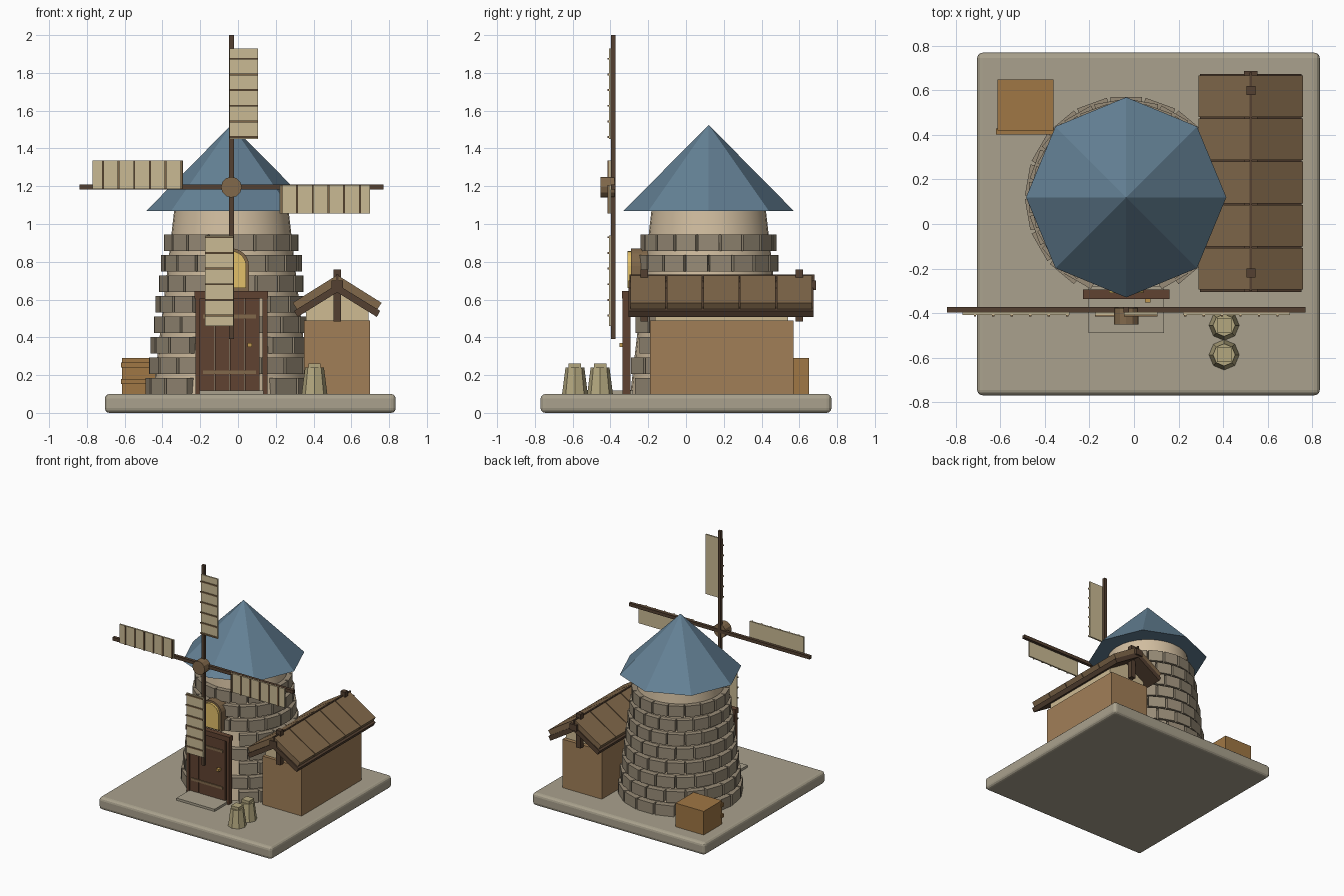
import bpy, bmesh, math
from mathutils import Matrix, Vector

if "Cube" in bpy.data.objects:
    bpy.data.objects.remove(bpy.data.objects["Cube"])

CX, CY = -0.035, 0.12       # tower axis
HUB_Z = 1.195               # sail wheel centre
SX = 0.525                  # shed ridge


def mat(name, r, g, b):
    m = bpy.data.materials.new(name)
    m.diffuse_color = [(c / 255) ** 2.2 for c in (r, g, b)] + [1]
    m.use_nodes = True
    m.node_tree.nodes["Principled BSDF"].inputs["Base Color"].default_value = m.diffuse_color
    return m


BASE = mat("ground", 168, 160, 140)
PLASTER = mat("plaster", 208, 188, 158)
STONE = mat("stone", 150, 138, 118)
SLATE = mat("slate", 100, 128, 148)
DARK = mat("dark_wood", 84, 66, 52)
DOOR = mat("door_wood", 96, 68, 52)
SHINGLE = mat("shingle", 128, 104, 76)
WALL = mat("shed_wall", 160, 126, 88)
GABLE = mat("gable", 205, 185, 145)
CRATE = mat("crate", 158, 118, 70)
SAIL = mat("sail", 200, 184, 146)
SACK = mat("sack", 178, 166, 126)
GLASS = mat("window_glow", 225, 190, 105)
BRASS = mat("brass", 190, 150, 80)


def finish(name, bm, material):
    bmesh.ops.recalc_face_normals(bm, faces=bm.faces)
    me = bpy.data.meshes.new(name)
    bm.to_mesh(me)
    bm.free()
    me.materials.append(material)
    ob = bpy.data.objects.new(name, me)
    bpy.context.collection.objects.link(ob)
    return ob


def add_box(bm, x0, x1, y0, y1, z0, z1, rot=Matrix()):
    m = (rot @ Matrix.Translation(((x0 + x1) / 2, (y0 + y1) / 2, (z0 + z1) / 2))
         @ Matrix.Diagonal((x1 - x0, y1 - y0, z1 - z0, 1)))
    bmesh.ops.create_cube(bm, size=1, matrix=m)


def boxes(name, material, *dims):
    bm = bmesh.new()
    for d in dims:
        add_box(bm, *d)
    return finish(name, bm, material)


def add_prism(bm, pts, y0, y1):
    # extrude an x-z outline along y
    a = bm.faces.new([bm.verts.new((x, y0, z)) for x, z in pts])
    ext = bmesh.ops.extrude_face_region(bm, geom=[a], use_keep_orig=True)
    vs = [v for v in ext["geom"] if isinstance(v, bmesh.types.BMVert)]
    bmesh.ops.translate(bm, verts=vs, vec=(0, y1 - y0, 0))


def prism(name, material, pts, y0, y1):
    bm = bmesh.new()
    add_prism(bm, pts, y0, y1)
    return finish(name, bm, material)


def cone(name, material, n, r1, r2, x, y, z0, z1, rot=Matrix()):
    bm = bmesh.new()
    m = Matrix.Translation((x, y, (z0 + z1) / 2)) @ rot
    bmesh.ops.create_cone(bm, cap_ends=True, segments=n, radius1=r1, radius2=r2,
                          depth=z1 - z0, matrix=m)
    return finish(name, bm, material)


# ground slab
base = boxes("ground_slab", BASE, (-0.705, 0.835, -0.77, 0.77, 0, 0.1))
bev = base.modifiers.new("rounded", "BEVEL")
bev.width, bev.segments = 0.025, 3

# tower and its cap
tower = cone("tower", PLASTER, 32, 0.415, 0.302, CX, CY, 0.1, 1.08)
for p in tower.data.polygons:
    p.use_smooth = len(p.vertices) == 4
cone("tower_roof", SLATE, 8, 0.45, 0, CX, CY, 1.07, 1.525)

# staggered stone courses, leaving the door and window clear
bm = bmesh.new()
for row in range(8):
    z = 0.142 + row * 0.1085
    r = 0.45 - 0.0135 * row
    half_w = math.pi * r / 18 * 0.9
    for k in range(18):
        a = math.radians(20 * k + (10 if row % 2 == 0 else 0))
        dx, front = abs(r * math.cos(a)), math.sin(a) < 0
        if front and ((row < 5 and dx < 0.16) or (row in (5, 6) and dx < 0.05)):
            continue
        rot = Matrix.Translation((CX, CY, 0)) @ Matrix.Rotation(a, 4, "Z")
        add_box(bm, r - 0.06, r, -half_w, half_w, z - 0.044, z + 0.044, rot)
finish("tower_stones", bm, STONE)

# door with frame, straps, handle and step
boxes("door", DOOR, *[(-0.2 + i * 0.079, -0.124 + i * 0.079, -0.325, -0.295, 0.1, 0.61)
                      for i in range(4)])
boxes("door_frame", DOOR, (-0.225, -0.2, -0.335, -0.295, 0.1, 0.61),
      (0.13, 0.155, -0.335, -0.295, 0.1, 0.61),
      (-0.23, 0.16, -0.338, -0.295, 0.605, 0.645))
boxes("door_straps", SHINGLE, *[(-0.185, 0.095, -0.332, -0.32, z, z + 0.02)
                                for z in (0.205, 0.5)])
boxes("door_handle", BRASS, (0.05, 0.075, -0.352, -0.32, 0.35, 0.37))
boxes("door_step", BASE, (-0.205, 0.135, -0.49, -0.28, 0.1, 0.118))


# arched window
def arch(r, z0, zs):
    return [(CX - r, z0), (CX + r, z0)] + [
        (CX + r * math.cos(t * math.pi / 12), zs + r * math.sin(t * math.pi / 12))
        for t in range(13)]


prism("window_frame", SHINGLE, arch(0.093, 0.645, 0.778), -0.29, -0.2)
prism("window_pane", GLASS, arch(0.078, 0.66, 0.778), -0.31, -0.28)

# sail wheel: four arms, sails and slats turned about the hub
arms, cloth, slats = bmesh.new(), bmesh.new(), bmesh.new()
for q in range(4):
    rot = Matrix.Translation((CX, 0, HUB_Z)) @ Matrix.Rotation(q * math.pi / 2, 4, "Y")
    add_box(arms, -0.013, 0.013, -0.398, -0.373, 0, 0.805, rot)
    add_box(cloth, -0.011, 0.14, -0.408, -0.396, 0.255, 0.735, rot)
    for i in range(6):
        z = 0.265 + i * 0.083
        add_box(slats, -0.011, 0.14, -0.416, -0.406, z - 0.005, z + 0.005, rot)
finish("sail_arms", arms, DARK)
finish("sails", cloth, SAIL)
finish("sail_slats", slats, SHINGLE)
cone("sail_hub", SHINGLE, 12, 0.055, 0.055, CX, -0.415, HUB_Z - 0.037, HUB_Z + 0.037,
     Matrix.Rotation(math.pi / 2, 4, "X"))

# shed walls and gable
boxes("shed_walls", WALL, (0.35, 0.70, -0.19, 0.57, 0.1, 0.49))
prism("shed_gable", GABLE, [(SX - 0.165, 0.49), (SX + 0.165, 0.49), (SX + 0.165, 0.54),
                            (SX, 0.645), (SX - 0.165, 0.54)], -0.165, 0.54)

# shed roof: planks over a dark under-layer, mirrored about the ridge
planks, under = bmesh.new(), bmesh.new()
for s in (-1, 1):
    top = [(SX + s * x, z) for x, z in ((0, 0.73), (0.235, 0.583), (0.213, 0.548), (0, 0.68))]
    low = [(SX + s * x, z) for x, z in ((0, 0.68), (0.228, 0.54), (0.21, 0.508), (0, 0.638))]
    for i in range(5):
        y = -0.295 + i * 0.194
        add_prism(planks, top, y, y + 0.187)
    add_prism(under, low, -0.305, 0.675)
finish("shed_roof_planks", planks, SHINGLE)
finish("shed_roof_frame", under, DARK)
boxes("shed_ridge_beam", DARK, (SX - 0.03, SX + 0.03, -0.305, 0.688, 0.65, 0.7),
      (SX - 0.006, SX + 0.006, -0.3, 0.68, 0.69, 0.732))
boxes("shed_ridge_posts", DARK, *[(SX - 0.02, SX + 0.02, y - 0.02, y + 0.02, 0.485, 0.76)
                                  for y in (-0.22, 0.6)])

# crate with front slats
boxes("crate", CRATE, (-0.613, -0.362, 0.42, 0.65, 0.1, 0.29))
boxes("crate_slats", CRATE, *[(-0.62, -0.36, 0.402, 0.43, z, z + 0.027)
                              for z in (0.153, 0.24)])

# grain sacks with tied tops
for i, y in enumerate((-0.455, -0.588)):
    cone(f"sack_{i + 1}", SACK, 8, 0.068, 0.05, 0.405, y, 0.1, 0.24)
    boxes(f"sack_top_{i + 1}", SACK, (0.372, 0.438, y - 0.033, y + 0.033, 0.235, 0.262))
